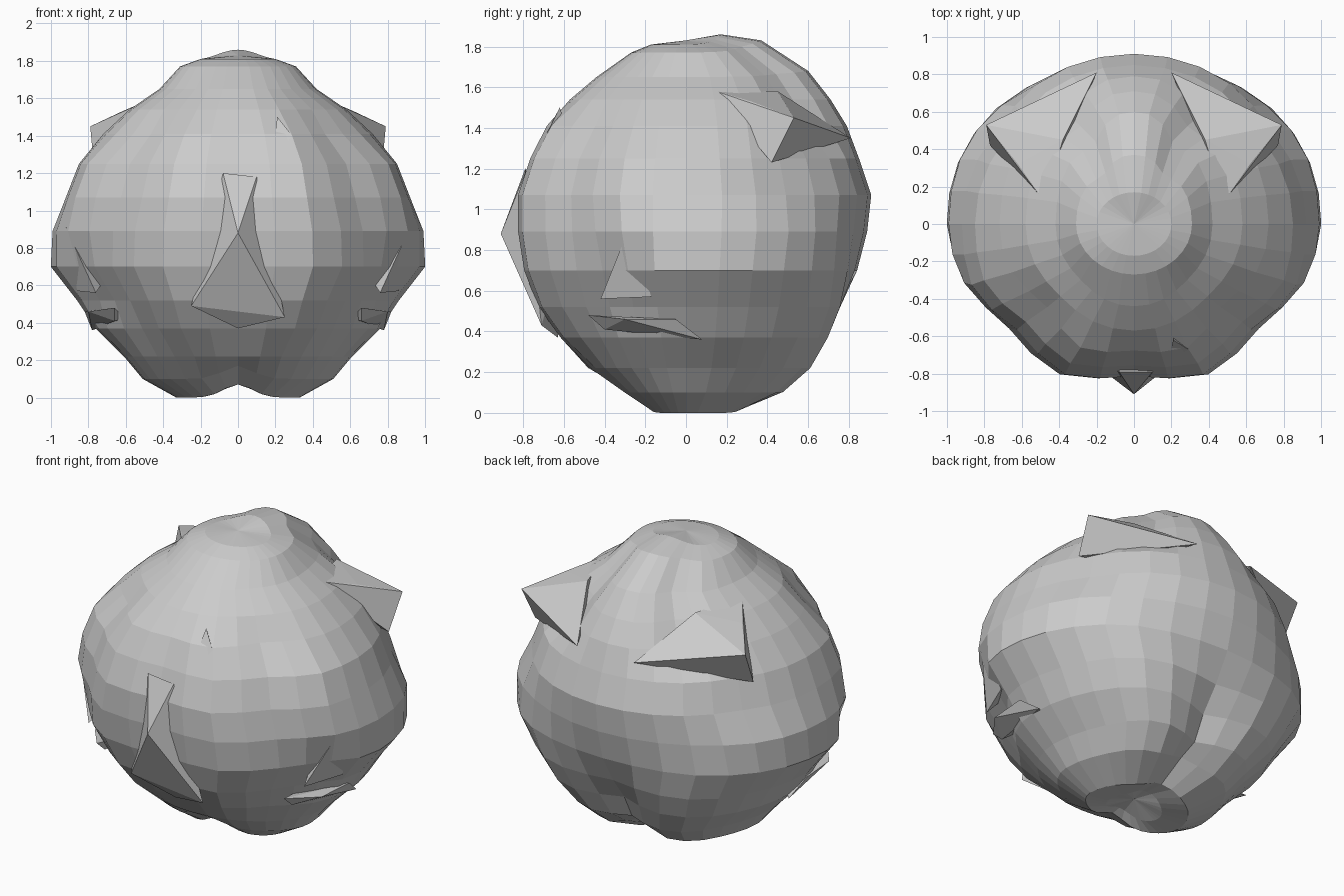
import bpy, bmesh, math
from math import sin, cos, pi, exp

if "Cube" in bpy.data.objects:
    bpy.data.objects.remove(bpy.data.objects["Cube"])

# ring profile: height, side half width, front depth, back depth, back lift
RINGS = [(1.81, .20, .17, .17, .05), (1.77, .31, .27, .37, .06), (1.65, .42, .44, .60, .03),
         (1.54, .58, .57, .71, 0), (1.41, .72, .69, .79, 0), (1.25, .85, .77, .85, 0),
         (1.07, .92, .83, .91, 0), (.89, .99, .83, .89, 0), (.70, 1.0, .80, .84, 0),
         (.52, .86, .73, .79, 0), (.37, .76, .62, .73, 0), (.22, .61, .48, .64, 0),
         (.10, .51, .33, .50, 0), (.0, .33, .19, .29, 0), (.01, .18, .13, .13, 0)]
SEG = 32


def bump(a, centre, width):
    return exp(-((a - centre) / width) ** 2)


def make_object(name, bm):
    bmesh.ops.recalc_face_normals(bm, faces=bm.faces)
    me = bpy.data.meshes.new(name)
    bm.to_mesh(me)
    bm.free()
    ob = bpy.data.objects.new(name, me)
    bpy.context.collection.objects.link(ob)
    return ob


def hull(name, points):
    bm = bmesh.new()
    for p in points:
        bm.verts.new(p)
    res = bmesh.ops.convex_hull(bm, input=bm.verts)
    junk = [e for e in res["geom_interior"] if isinstance(e, bmesh.types.BMVert)]
    if junk:
        bmesh.ops.delete(bm, geom=junk, context='VERTS')
    return make_object(name, bm)


def pair(name, points):
    for s, side in ((1, "right"), (-1, "left")):
        hull(name + "_" + side, [(s * x, y, z) for x, y, z in points])


# lumpy faceted body
bm = bmesh.new()
rows = []
for k, (z, wx, yf, yb, lift) in enumerate(RINGS):
    row = []
    for i in range(SEG):
        t = 2 * pi * i / SEG                 # 0 = front
        d = math.degrees(min(t, 2 * pi - t))
        x = wx * sin(t)
        y = -yf * cos(t) if cos(t) > 0 else -yb * cos(t)
        f = 1.0
        if 4 <= k <= 10:                     # flattened front cheeks
            f += .05 * bump(d, 23, 11) - .05 * bump(d, 48, 14) - .02 * bump(d, 0, 8)
        if 7 <= k <= 10:                     # fuller rear flanks
            f += .02 * bump(d, 120, 18)
        if k in (5, 6):                      # brow bulges, slight hollow below the fins
            f += .035 * bump(d, 62, 14) - .03 * bump(d, 125, 15)
        if 2 <= k <= 4:                      # sloping front shoulders
            f -= .04 * bump(d, 45, 20)
        if k in (8, 9):                      # hollows below the side flaps
            f -= .07 * bump(d, 64, 11)
        if 1 <= k <= 4:                      # grooves beside the crown ridge
            f -= .12 * bump(d, 143, 14)
        if 8 <= k <= 12:                     # rounded lower lobes
            f += (.04 if k == 8 else .07) * bump(d, 144, 18)
        if k >= 9:                           # cleft low on the back
            f -= (.07 if k == 9 else .15) * bump(d, 180, 13)
        zz = z + lift * bump(d, 180, 40)
        if k >= 12:                          # cleft under the base
            zz += .07 * exp(-(x / .11) ** 2)
        row.append(bm.verts.new((x * f, y * f, zz)))
    rows.append(row)
for a, b in zip(rows, rows[1:]):
    for i in range(SEG):
        j = (i + 1) % SEG
        bm.faces.new((a[i], a[j], b[j], b[i]))
top = bm.verts.new((0, 0, 1.83))
base = bm.verts.new((0, 0, .08))
for i in range(SEG):
    j = (i + 1) % SEG
    bm.faces.new((top, rows[0][i], rows[0][j]))
    bm.faces.new((base, rows[-1][j], rows[-1][i]))
make_object("body", bm)

# pointed front wedge
hull("front_spike", [(0, -.91, .88), (-.08, -.79, 1.2), (.10, -.79, 1.18), (-.25, -.72, .49),
                     (.25, -.71, .43), (0, -.63, .37), (0, -.6, .8)])

# broad pointed fins on the upper back
pair("back_fin", [(.79, .53, 1.45), (.20, .81, 1.35), (.38, .45, 1.58), (.48, .12, 1.59),
                  (.62, .32, 1.53), (.77, .42, 1.23), (.45, .40, 1.3)])

# small side flaps
pair("side_flap", [(.92, -.28, .91), (.76, -.42, .56), (.86, -.17, .57), (.7, -.25, .65)])
pair("lower_lip", [(.66, -.48, .48), (.80, -.30, .46), (.82, -.05, .46), (.78, .08, .36),
                   (.66, -.40, .41), (.6, -.1, .42)])
hull("front_sliver", [(.21, -.62, 1.50), (.29, -.67, 1.40), (.18, -.75, 1.26), (.22, -.58, 1.38)])
